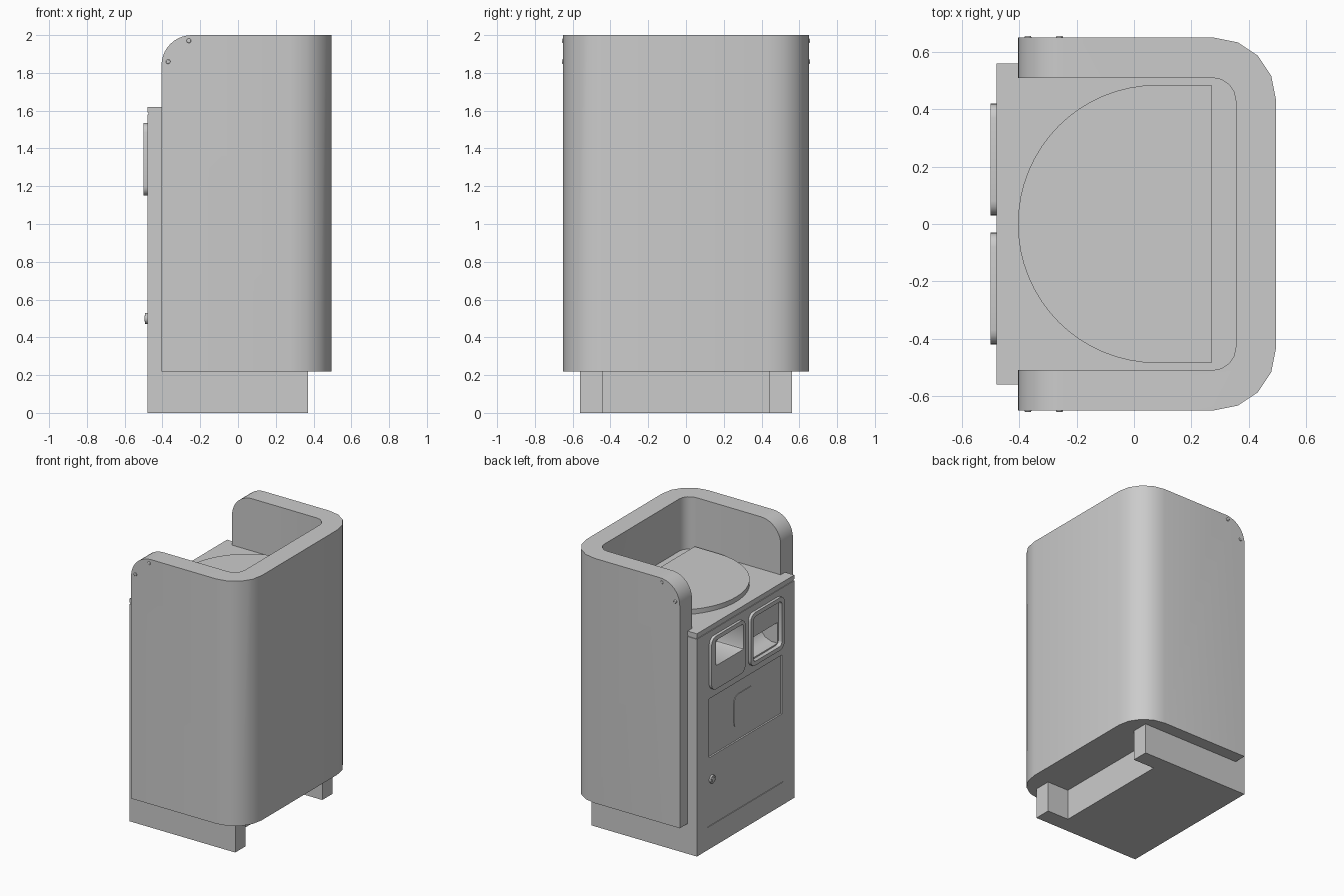
import bpy, bmesh, math
from mathutils import Vector

if "Cube" in bpy.data.objects:
    bpy.data.objects.remove(bpy.data.objects["Cube"])


def rounded(corners, seg=4):
    """Outline with filleted right-angle corners; each corner is (a, b, radius)."""
    out, n = [], len(corners)
    for i, (a, b, r) in enumerate(corners):
        p = Vector((a, b))
        if r == 0:
            out.append((a, b))
            continue
        d1 = (Vector(corners[i - 1][:2]) - p).normalized()
        d2 = (Vector(corners[(i + 1) % n][:2]) - p).normalized()
        c = p + r * (d1 + d2)
        for k in range(seg + 1):
            t = math.pi / 2 * k / seg
            out.append(tuple(c - r * (math.cos(t) * d2 + math.sin(t) * d1)))
    return out


def rect(a0, a1, b0, b1, r=0.0, seg=4):
    return rounded([(a0, b0, r), (a1, b0, r), (a1, b1, r), (a0, b1, r)], seg)


def prism(name, outline, axis, lo, hi):
    """Extrude a 2D outline along an axis from lo to hi."""
    place = {'x': lambda a, b, h: (h, a, b),
             'y': lambda a, b, h: (a, h, b),
             'z': lambda a, b, h: (a, b, h)}[axis]
    bm = bmesh.new()
    rings = [[bm.verts.new(place(a, b, h)) for a, b in outline] for h in (lo, hi)]
    bm.faces.new(rings[0])
    bm.faces.new(rings[1])
    n = len(outline)
    for i in range(n):
        j = (i + 1) % n
        bm.faces.new((rings[0][i], rings[0][j], rings[1][j], rings[1][i]))
    bmesh.ops.recalc_face_normals(bm, faces=bm.faces)
    mesh = bpy.data.meshes.new(name)
    bm.to_mesh(mesh)
    bm.free()
    ob = bpy.data.objects.new(name, mesh)
    bpy.context.collection.objects.link(ob)
    return ob


def activate(ob):
    bpy.ops.object.select_all(action='DESELECT')
    ob.select_set(True)
    bpy.context.view_layer.objects.active = ob


def boolean(targets, cutter, op='DIFFERENCE'):
    cutter.hide_render = True
    for ob in targets:
        activate(ob)
        m = ob.modifiers.new("cut", 'BOOLEAN')
        m.operation, m.object, m.solver = op, cutter, 'EXACT'
        bpy.ops.object.modifier_apply(modifier=m.name)
    bpy.data.objects.remove(cutter)


def smooth(ob):
    activate(ob)
    bpy.ops.object.shade_smooth_by_angle(angle=math.radians(30))


# U-shaped outer shell with rounded upper front corners
shell = prism("outer_shell", rounded([
    (-0.405, -0.65, 0), (0.495, -0.65, 0.215), (0.495, 0.65, 0.215), (-0.405, 0.65, 0),
    (-0.405, 0.51, 0), (0.355, 0.51, 0.08), (0.355, -0.51, 0.08), (-0.405, -0.51, 0)]),
    'z', 0.22, 2.0)
side = rounded([(-0.405, 0.1, 0), (0.6, 0.1, 0), (0.6, 2.0, 0), (-0.405, 2.0, 0.16)], 10)
boolean([shell], prism("side_outline", side, 'y', -0.8, 0.8), 'INTERSECT')
smooth(shell)

# Cabinet body with a notch between the two rear feet
body = prism("cabinet_body", rect(-0.48, 0.37, -0.56, 0.56), 'z', 0, 1.58)
boolean([body], prism("foot_notch", rect(0.20, 0.5, -0.44, 0.44), 'z', -0.1, 0.22))

# Worktop on a narrow shadow gap
prism("worktop_gap", rect(-0.475, 0.36, -0.555, 0.555), 'z', 1.57, 1.60)
prism("worktop", rect(-0.48, 0.37, -0.56, 0.56), 'z', 1.59, 1.62)

# D-shaped raised plate
arc = [(0.08 - 0.485 * math.sin(math.pi * k / 32), 0.485 * math.cos(math.pi * k / 32))
       for k in range(33)]
plate = prism("raised_plate", arc + [(0.27, -0.485), (0.27, 0.485)], 'z', 1.61, 1.655)
smooth(plate)

# Two bezels with their openings
bezel_l = prism("bezel_left", rect(0.03, 0.42, 1.15, 1.535, 0.05), 'x', -0.50, -0.475)
bezel_r = prism("bezel_right", rect(-0.42, -0.03, 1.15, 1.535, 0.05), 'x', -0.50, -0.475)
boolean([body, bezel_l],
        prism("slot_cutter", rect(0.055, 0.37, 1.32, 1.505, 0.012, 2), 'x', -0.55, -0.29))
boolean([body, bezel_r],
        prism("window_cutter", rect(-0.39, -0.06, 1.18, 1.505, 0.03), 'x', -0.55, -0.47))
chute = [(-0.55, 1.19), (-0.42, 1.19), (-0.37, 1.21), (-0.335, 1.25), (-0.32, 1.30),
         (-0.32, 1.34), (-0.55, 1.34)]
boolean([body, bezel_r], prism("chute_cutter", chute, 'y', -0.38, -0.07))

# Recessed front panel and the seam below it
boolean([body], prism("panel_cutter", rect(-0.415, 0.42, 0.665, 1.093), 'x', -0.55, -0.468))
boolean([body], prism("seam_cutter", rect(-0.43, 0.44, 0.164, 0.17), 'x', -0.55, -0.475))
badge = prism("panel_plate", rect(-0.12, 0.12, 0.75, 0.995, 0.05), 'x', -0.472, -0.46)
for ob in (body, bezel_l, bezel_r, badge):
    smooth(ob)


def stud(name, center, radius, depth, rot):
    bpy.ops.mesh.primitive_cylinder_add(vertices=16, radius=radius, depth=depth,
                                        location=center, rotation=rot)
    ob = bpy.context.object
    ob.name = name
    bev = ob.modifiers.new("soft_edge", 'BEVEL')
    bev.width, bev.segments = 0.004, 2
    smooth(ob)


# Door lock and side rivets
stud("lock_ring", (-0.48, 0.39, 0.50), 0.03, 0.024, (0, math.pi / 2, 0))
stud("lock_core", (-0.485, 0.39, 0.50), 0.017, 0.022, (0, math.pi / 2, 0))
for s in (-1, 1):
    for x, z in ((-0.26, 1.97), (-0.37, 1.86)):
        stud("shell_rivet", (x, s * 0.648, z), 0.012, 0.016, (math.pi / 2, 0, 0))
